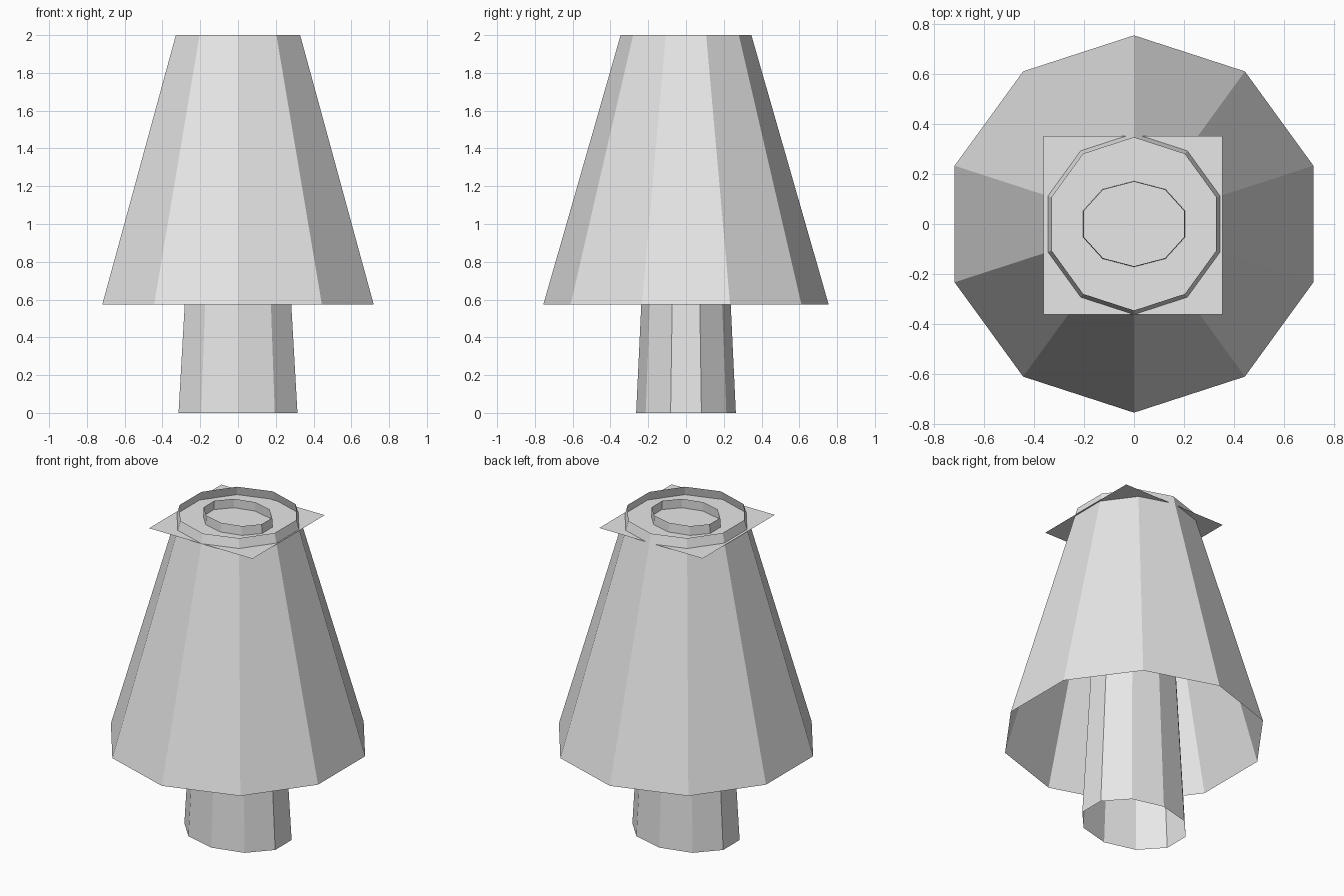
import bpy
import bmesh
from math import cos, sin, pi

cube = bpy.data.objects.get("Cube")
if cube:
    bpy.data.objects.remove(cube, do_unlink=True)

# Single plain grey
GREY = (0.8, 0.8, 0.8, 1.0)
grey = bpy.data.materials.new("plain_grey")
grey.use_nodes = True
grey.diffuse_color = GREY
grey.node_tree.nodes["Principled BSDF"].inputs["Base Color"].default_value = GREY

SIDES = 10


def add_object(name, bm):
    mesh = bpy.data.meshes.new(name)
    bm.to_mesh(mesh)
    bm.free()
    mesh.materials.append(grey)
    obj = bpy.data.objects.new(name, mesh)
    bpy.context.collection.objects.link(obj)
    return obj


def open_cone(name, rings):
    """Flat-sided open sleeve; each ring is (x radius, y radius, z)."""
    bm = bmesh.new()
    loops = []
    for rx, ry, z in rings:
        angles = [pi / 2 + 2 * pi * i / SIDES for i in range(SIDES)]
        loops.append([bm.verts.new((rx * cos(a), ry * sin(a), z)) for a in angles])
    for low, high in zip(loops, loops[1:]):
        for i in range(SIDES):
            j = (i + 1) % SIDES
            bm.faces.new((low[i], low[j], high[j], high[i]))
    return add_object(name, bm)


# Flared shade, open at both ends
open_cone("shade", [(0.755, 0.755, 0.575), (0.346, 0.346, 2.0)])

# Oval tapered stem, open at both ends, running up through the shade
open_cone("stem", [(0.331, 0.264, 0.0), (0.211, 0.169, 2.0)])

# Thin square sheet across the shade just below its rim
bm = bmesh.new()
bmesh.ops.create_grid(bm, x_segments=1, y_segments=1, size=0.358)
bmesh.ops.translate(bm, verts=bm.verts, vec=(-0.004, -0.005, 1.943))
add_object("top_sheet", bm)
